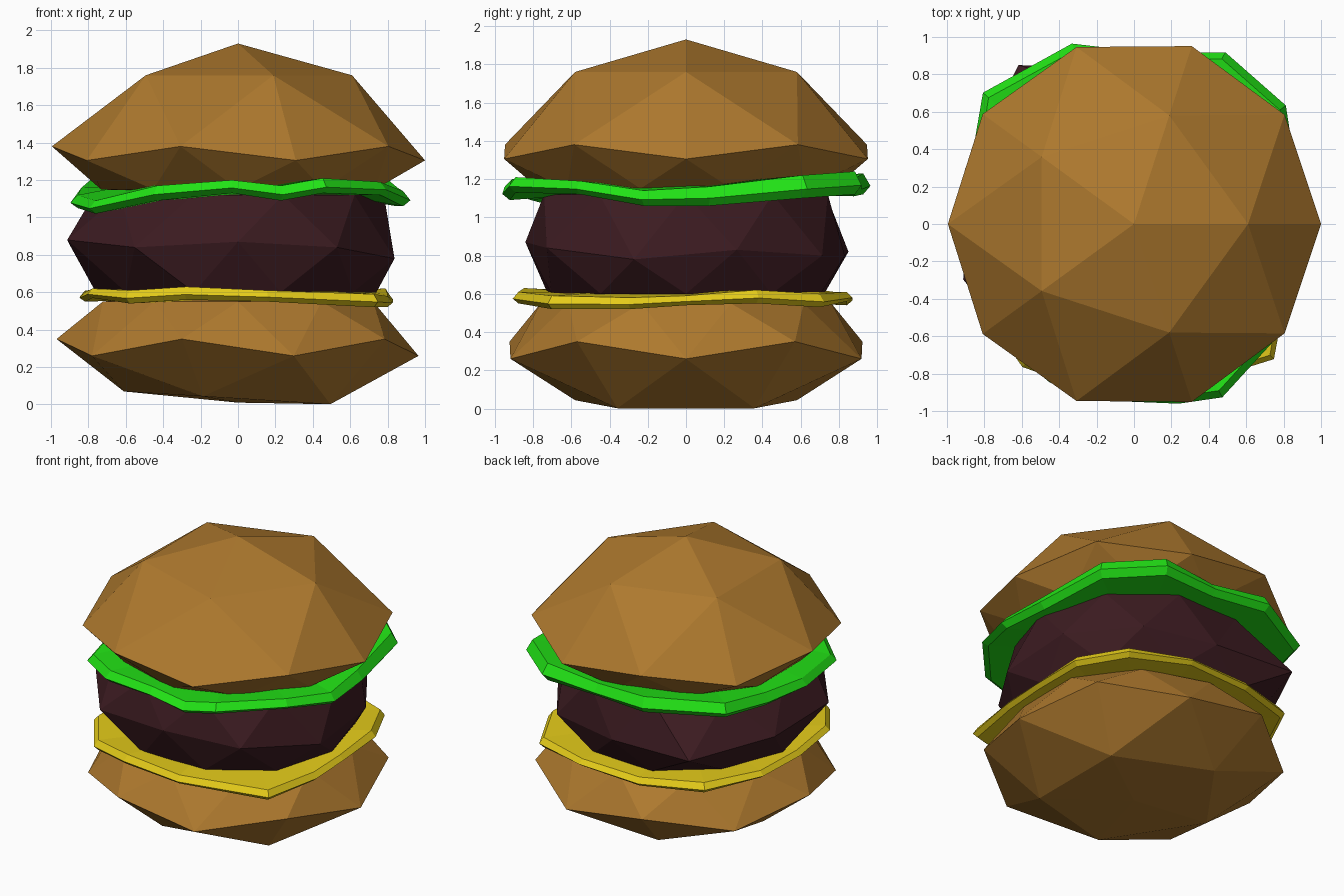
import bpy, bmesh, math


def finish(name, bm, color):
    bmesh.ops.recalc_face_normals(bm, faces=bm.faces[:])
    me = bpy.data.meshes.new(name)
    bm.to_mesh(me)
    bm.free()
    mat = bpy.data.materials.new(name + "_colour")
    mat.diffuse_color = (*color, 1)
    me.materials.append(mat)
    ob = bpy.data.objects.new(name, me)
    bpy.context.collection.objects.link(ob)


def ball(name, color, levels, tilt=0.0, equator=None):
    """Squash a low-poly icosphere: levels maps source height -> (radius, z)."""
    bm = bmesh.new()
    bmesh.ops.create_icosphere(bm, subdivisions=2, radius=1)
    for v in bm.verts:
        key = min(levels, key=lambda k: abs(k - v.co.z))
        r, z = levels[key]
        a = math.atan2(v.co.y, v.co.x)
        if equator and key == 0:
            r, z = equator[int(math.degrees(a) % 360 // 36)]
        x, y = r * math.cos(a), r * math.sin(a)
        if key == -0.85:
            z += tilt * x
        v.co = (x if r else 0, y if r else 0, z)
    finish(name, bm, color)


def wavy_slice(name, color, rim, lip, inner_top, inner_bottom):
    """Thin wavy disc: rim holds (angle, radius, top z, bottom z)."""
    bm = bmesh.new()
    rings = [[], [], [], []]
    for deg, r, zt, zb in rim:
        c, s = math.cos(math.radians(deg)), math.sin(math.radians(deg))
        for ring, (rr, z) in zip(rings, ((0.6, inner_top), (r - lip, zt),
                                         (r, zt * 0.4 + zb * 0.6), (r - lip, zb))):
            ring.append(bm.verts.new((rr * c, rr * s, z)))
    rings.append([bm.verts.new((0.6 * v.co.x, 0.6 * v.co.y, inner_bottom)) for v in rings[3]])
    n = len(rim)
    for a, b in zip(rings, rings[1:]):
        for i in range(n):
            j = (i + 1) % n
            bm.faces.new((a[i], a[j], b[j], b[i]))
    bm.faces.new(rings[0])
    bm.faces.new(rings[4])
    finish(name, bm, color)


bread = (0.42, 0.19, 0.027)

# Bottom bun
ball("bottom_bun", bread, {
    -1: (0, 0.01), -0.85: (0.61, 0.032), -0.526: (0.965, 0.26), -0.447: (0.97, 0.35),
    0: (0.76, 0.55), 0.447: (0.55, 0.57), 0.526: (0.55, 0.57), 0.85: (0.3, 0.57), 1: (0, 0.57)},
    tilt=-0.062)

# Cheese slice
wavy_slice("cheese", (0.78, 0.6, 0.01), [
    (0, 0.83, 0.59, 0.54), (25, 0.90, 0.62, 0.55), (48, 0.97, 0.60, 0.53),
    (75, 0.90, 0.61, 0.56), (105, 0.90, 0.60, 0.54), (132, 0.98, 0.62, 0.55),
    (158, 0.91, 0.61, 0.56), (185, 0.85, 0.60, 0.55), (210, 0.93, 0.62, 0.57),
    (232, 0.97, 0.61, 0.54), (252, 0.92, 0.63, 0.56), (280, 0.92, 0.61, 0.55),
    (316, 1.04, 0.59, 0.52), (340, 0.88, 0.58, 0.52)], 0.03, 0.61, 0.56)

# Patty
ball("patty", (0.045, 0.011, 0.015), {
    -1: (0, 0.6), -0.85: (0.4, 0.6), -0.526: (0.74, 0.6), -0.447: (0.76, 0.6),
    0: (0.88, 0.84), 0.447: (0.78, 1.12), 0.526: (0.77, 1.12), 0.85: (0.4, 1.13), 1: (0, 1.13)},
    equator=[(0.86, 0.83), (0.88, 0.80), (0.83, 0.80), (1.05, 0.82), (0.95, 0.86),
             (0.96, 0.88), (0.94, 0.84), (0.84, 0.87), (0.90, 0.84), (0.88, 0.78)])

# Lettuce leaf
wavy_slice("lettuce", (0.016, 0.78, 0.008), [
    (8, 0.90, 1.16, 1.06), (38, 1.03, 1.22, 1.10), (62, 1.04, 1.24, 1.12),
    (85, 0.92, 1.20, 1.11), (109, 1.02, 1.23, 1.12), (139, 1.07, 1.21, 1.11),
    (160, 0.93, 1.16, 1.07), (185, 0.90, 1.12, 1.05), (215, 0.97, 1.09, 1.02),
    (242, 0.96, 1.17, 1.09), (268, 0.95, 1.20, 1.13), (284, 0.99, 1.17, 1.09),
    (297, 1.04, 1.21, 1.13), (324, 0.98, 1.19, 1.12), (346, 0.95, 1.14, 1.06)],
    0.04, 1.17, 1.12)

# Top bun
ball("top_bun", bread, {
    1: (0, 1.93), 0.85: (0.61, 1.76), 0.526: (0.995, 1.38), 0.447: (1.0, 1.305),
    0: (0.77, 1.15), -0.447: (0.55, 1.14), -0.526: (0.55, 1.14), -0.85: (0.3, 1.14), -1: (0, 1.14)})
